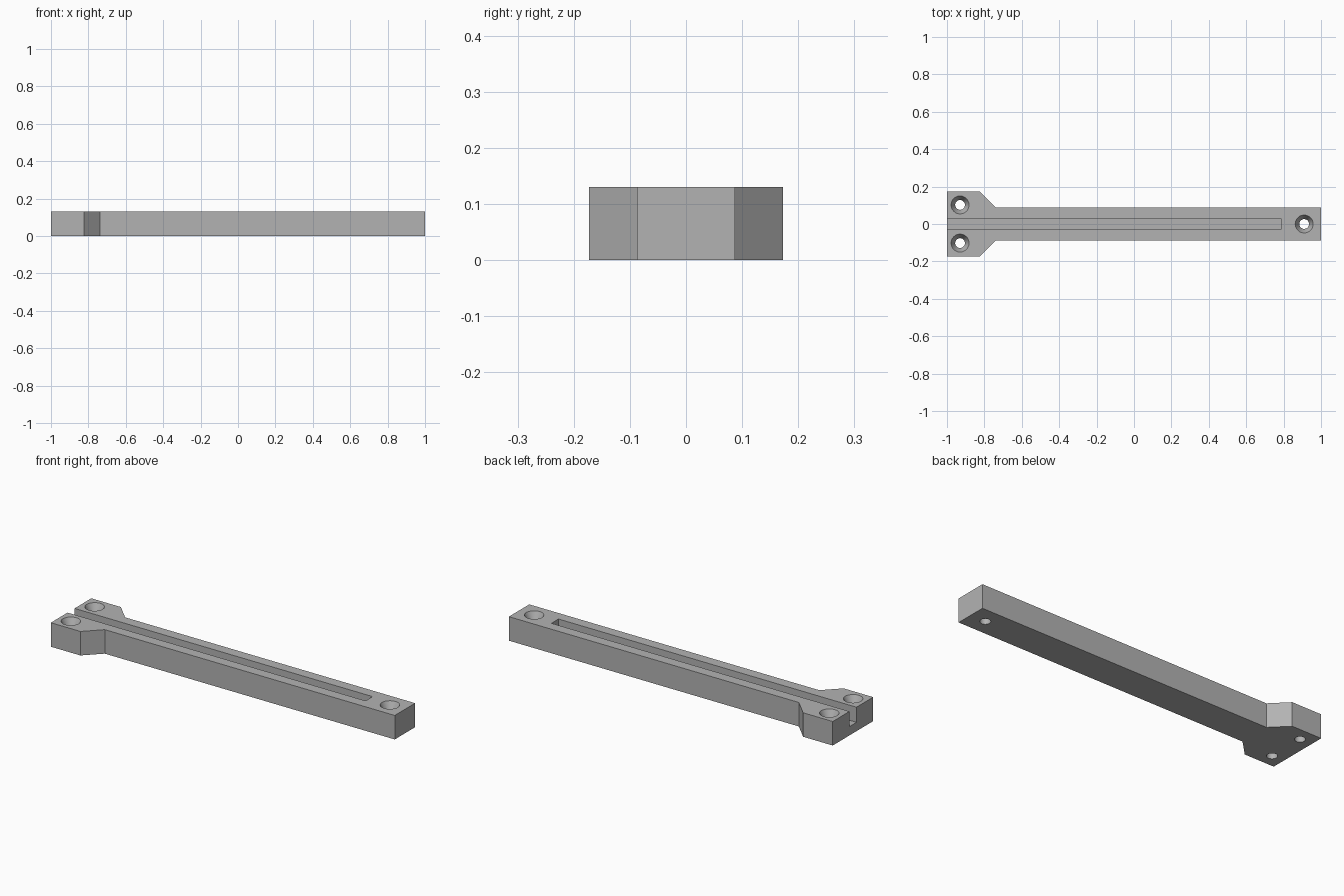
import bpy, bmesh, math

if "Cube" in bpy.data.objects:
    bpy.data.objects.remove(bpy.data.objects["Cube"])

H = 0.13           # bar height
SLOT_Z = 0.048     # slot floor

grey = bpy.data.materials.new("light grey")
grey.diffuse_color = (0.45, 0.45, 0.45, 1)
grey.use_nodes = True
grey.node_tree.nodes["Principled BSDF"].inputs["Base Color"].default_value = grey.diffuse_color


def make(name, bm, helper=False):
    bmesh.ops.recalc_face_normals(bm, faces=bm.faces)
    me = bpy.data.meshes.new(name)
    bm.to_mesh(me)
    bm.free()
    ob = bpy.data.objects.new(name, me)
    bpy.context.collection.objects.link(ob)
    me.materials.append(grey)
    ob.hide_render = helper
    return ob


def prism(name, outline, z0, z1, helper=False):
    bm = bmesh.new()
    face = bm.faces.new([bm.verts.new((x, y, z0)) for x, y in outline])
    ext = bmesh.ops.extrude_face_region(bm, geom=[face])
    verts = [v for v in ext["geom"] if isinstance(v, bmesh.types.BMVert)]
    bmesh.ops.translate(bm, verts=verts, vec=(0, 0, z1 - z0))
    return make(name, bm, helper)


def screw_hole(name, x, y, n=48):
    # through hole with a conical countersink, made as stacked rings
    bm = bmesh.new()
    rings = []
    for r, z in ((0.026, -0.02), (0.026, H - 0.045), (0.048, H), (0.048, H + 0.02)):
        rings.append([bm.verts.new((x + r * math.cos(2 * math.pi * i / n),
                                    y + r * math.sin(2 * math.pi * i / n), z))
                      for i in range(n)])
    for a, b in zip(rings, rings[1:]):
        for i in range(n):
            j = (i + 1) % n
            bm.faces.new((a[i], a[j], b[j], b[i]))
    bm.faces.new(rings[0])
    bm.faces.new(rings[-1])
    return make(name, bm, True)


# bar with a widened mounting end, outline mirrored across y
half = [(-1, 0.173), (-0.823, 0.173), (-0.737, 0.087), (1, 0.087)]
bar = prism("slotted_bar", half + [(x, -y) for x, y in reversed(half)], 0, H)

# long slot open at the wide end, and three screw holes
cutters = [prism("slot_cutter", [(-1.1, -0.03), (0.785, -0.03), (0.785, 0.03), (-1.1, 0.03)],
                 SLOT_Z, H + 0.05, True)]
for i, (x, y) in enumerate([(-0.93, 0.102), (-0.93, -0.102), (0.91, 0)]):
    cutters.append(screw_hole(f"screw_hole_cutter_{i + 1}", x, y))

bpy.context.view_layer.objects.active = bar
bar.select_set(True)
for c in cutters:
    mod = bar.modifiers.new(c.name, 'BOOLEAN')
    mod.operation = 'DIFFERENCE'
    mod.solver = 'EXACT'
    mod.object = c
    bpy.ops.object.modifier_apply(modifier=mod.name)
for c in cutters:
    bpy.data.objects.remove(c, do_unlink=True)

bpy.ops.object.shade_smooth_by_angle(angle=math.radians(20))
